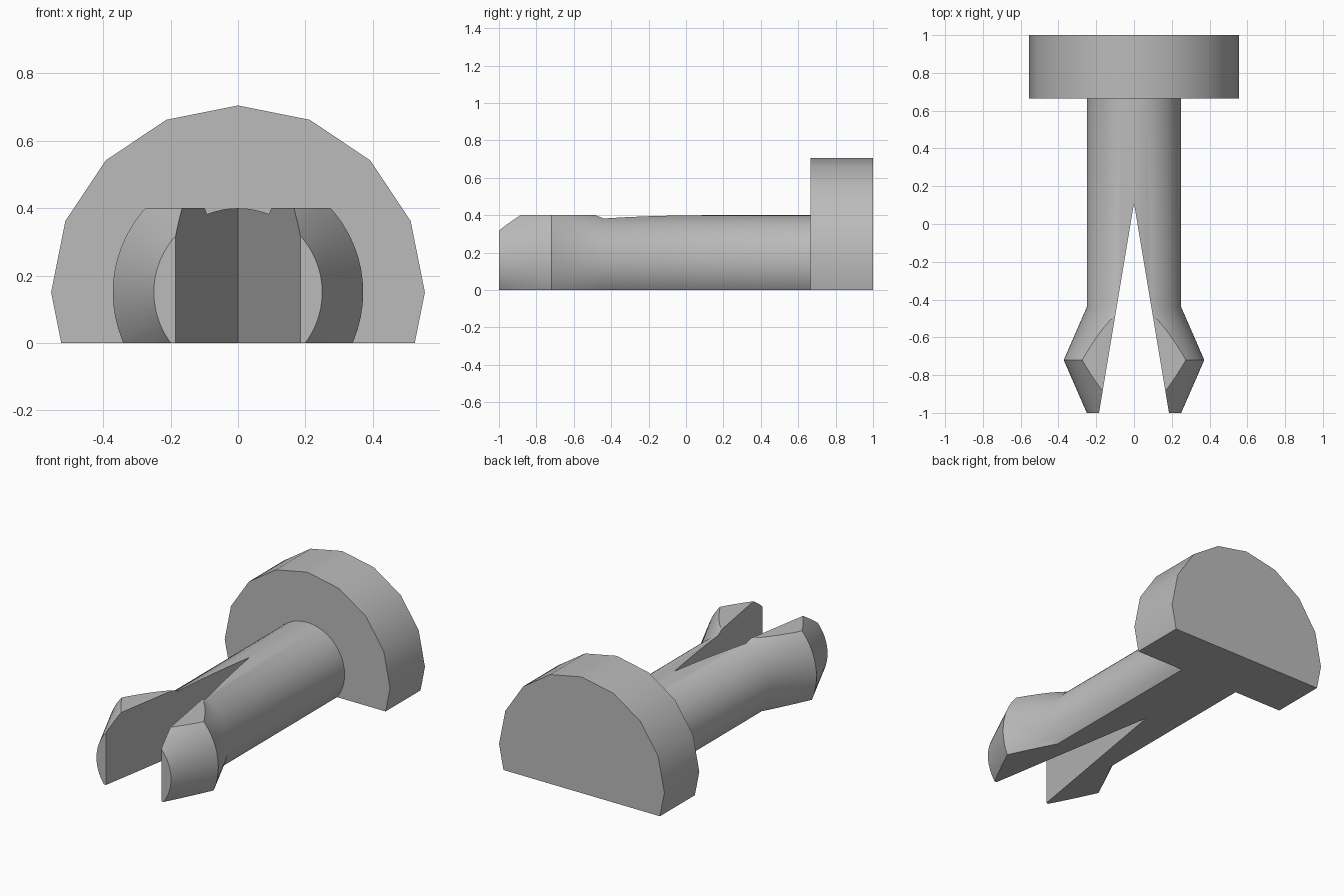
import bpy, bmesh, math
from mathutils import Vector

if "Cube" in bpy.data.objects:
    bpy.data.objects.remove(bpy.data.objects["Cube"], do_unlink=True)

AXIS_Z = 0.15   # height of the pin's axis
TOP_Z = 0.4     # flat on top of the barbs

grey = bpy.data.materials.new("plain grey")
grey.use_nodes = True
grey.diffuse_color = (0.5, 0.5, 0.5, 1)
grey.node_tree.nodes["Principled BSDF"].inputs["Base Color"].default_value = (0.5, 0.5, 0.5, 1)


def add_object(name, bm):
    bmesh.ops.recalc_face_normals(bm, faces=bm.faces[:])
    mesh = bpy.data.meshes.new(name)
    bm.to_mesh(mesh)
    bm.free()
    mesh.materials.append(grey)
    obj = bpy.data.objects.new(name, mesh)
    bpy.context.collection.objects.link(obj)
    return obj


def turned(profile, sides):
    """Closed solid turned about the y axis from (y, radius) points."""
    bm = bmesh.new()
    rings = []
    for y, r in profile:
        angles = [math.tau * i / sides for i in range(sides)]
        rings.append([bm.verts.new((r * math.cos(a), y, AXIS_Z + r * math.sin(a))) for a in angles])
    for a, b in zip(rings, rings[1:]):
        for i in range(sides):
            j = (i + 1) % sides
            bm.faces.new((a[i], a[j], b[j], b[i]))
    bm.faces.new(rings[0])
    bm.faces.new(rings[-1])
    return bm


def slice_off(bm, z, direction):
    """Remove everything beyond height z and close the cut."""
    cut = bmesh.ops.bisect_plane(bm, geom=bm.verts[:] + bm.edges[:] + bm.faces[:], dist=1e-5,
                                 plane_co=(0, 0, z), plane_no=(0, 0, direction), clear_outer=True)
    edges = [e for e in cut["geom_cut"] if isinstance(e, bmesh.types.BMEdge)]
    bmesh.ops.holes_fill(bm, edges=[e for e in edges if e.is_boundary], sides=0)


def smooth(obj):
    bpy.ops.object.select_all(action="DESELECT")
    obj.select_set(True)
    bpy.context.view_layer.objects.active = obj
    bpy.ops.object.shade_smooth_by_angle(angle=math.radians(30))


# Faceted head with a flat underside
bm = turned([(0.665, 0.555), (1, 0.555)], 16)
slice_off(bm, 0, -1)
head = add_object("head", bm)

# Round shank flaring into barbs, flat below and on top of the barbs
bm = turned([(-1, 0.25), (-0.72, 0.372), (-0.44, 0.25), (0.67, 0.25)], 64)
slice_off(bm, 0, -1)
slice_off(bm, TOP_Z + 0.0002, 1)
shank = add_object("split_shank", bm)

# Wedge slot that splits the shank into two prongs
bm = bmesh.new()
wedge = bm.faces.new([bm.verts.new(p) for p in ((0, 0.11, -0.2), (-0.202, -1.1, -0.2), (0.202, -1.1, -0.2))])
up = bmesh.ops.extrude_face_region(bm, geom=[wedge])["geom"]
bmesh.ops.translate(bm, vec=Vector((0, 0, 0.9)), verts=[v for v in up if isinstance(v, bmesh.types.BMVert)])
cutter = add_object("slot_cutter", bm)
cutter.hide_render = True

slot = shank.modifiers.new("slot", "BOOLEAN")
slot.operation = "DIFFERENCE"
slot.solver = "EXACT"
slot.object = cutter
bpy.context.view_layer.objects.active = shank
bpy.ops.object.modifier_apply(modifier=slot.name)
bpy.data.objects.remove(cutter, do_unlink=True)

for part in (head, shank):
    smooth(part)
